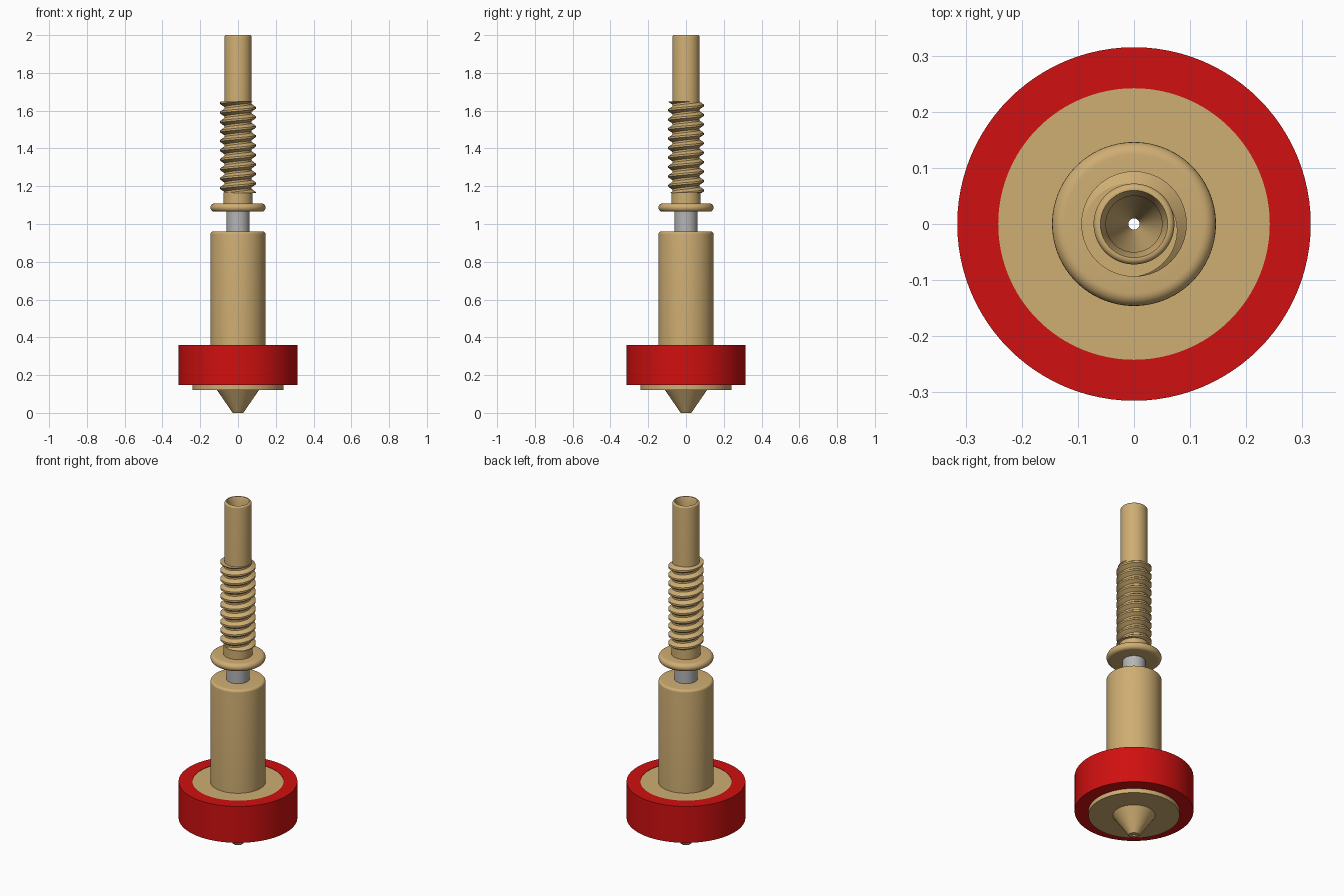
import bpy, bmesh, math

cube = bpy.data.objects.get("Cube")
if cube:
    bpy.data.objects.remove(cube)


def material(name, color):
    m = bpy.data.materials.new(name)
    m.use_nodes = True
    m.diffuse_color = (*color, 1)
    bsdf = next(n for n in m.node_tree.nodes if n.type == 'BSDF_PRINCIPLED')
    bsdf.inputs["Base Color"].default_value = (*color, 1)
    return m


brass = material("brass", (0.62, 0.42, 0.17))
red = material("red", (0.63, 0.005, 0.005))
steel = material("steel", (0.46, 0.46, 0.47))


def finish(name, bm, mat):
    """Turn a bmesh into a smooth object whose hard edges stay sharp."""
    bmesh.ops.recalc_face_normals(bm, faces=bm.faces)
    mesh = bpy.data.meshes.new(name)
    bm.to_mesh(mesh)
    bm.free()
    mesh.materials.append(mat)
    obj = bpy.data.objects.new(name, mesh)
    bpy.context.collection.objects.link(obj)
    bpy.ops.object.select_all(action='DESELECT')
    obj.select_set(True)
    bpy.context.view_layer.objects.active = obj
    bpy.ops.object.shade_smooth_by_angle(angle=math.radians(32))
    return obj


def lathe(name, profile, mat, steps=96):
    """Spin a closed (radius, height) outline around the z axis."""
    bm = bmesh.new()
    verts = [bm.verts.new((r, 0, z)) for r, z in profile]
    edges = [bm.edges.new((verts[i - 1], verts[i])) for i in range(len(verts))]
    bmesh.ops.spin(bm, geom=verts + edges, axis=(0, 0, 1), cent=(0, 0, 0),
                   angle=math.tau, steps=steps)
    bmesh.ops.remove_doubles(bm, verts=bm.verts, dist=1e-5)
    return finish(name, bm, mat)


def arc(r, z, radius, start, end, n=6):
    """Points of a rounded corner centred on (r, z), angles in degrees."""
    angles = [math.radians(start + (end - start) * i / n) for i in range(n + 1)]
    return [(r + radius * math.cos(a), z + radius * math.sin(a)) for a in angles]


HOLE, BORE, BODY, DISC = 0.01, 0.05, 0.146, 0.242

# Lower body: nozzle tip, disc and heater barrel, with a funnel-shaped bore
lathe("nozzle_body",
      [(HOLE, 0), (0.028, 0), (0.112, 0.122), (DISC, 0.122), (DISC, 0.358),
       (BODY, 0.358)]
      + arc(BODY - 0.014, 0.946, 0.014, 0, 90)
      + [(BORE, 0.96), (BORE, 0.2), (HOLE, 0.08)], brass)

# Insulating collar around the disc
lathe("collar", [(DISC, 0.147), (0.315, 0.147), (0.315, 0.36), (DISC, 0.36)], red)

# Thin steel neck
lathe("heat_break", [(BORE, 0.955), (0.061, 0.955), (0.061, 1.07), (BORE, 1.07)],
      steel)

# Upper tube: rounded flange, threaded core and open feed end
lathe("upper_tube",
      [(BORE, 1.065)]
      + arc(BODY - 0.022, 1.087, 0.022, -90, 90, 12)
      + [(0.078, 1.109), (0.078, 1.168), (0.072, 1.168)]
      + arc(0.062, 1.99, 0.01, 0, 90)
      + [(0.06, 2.0), (BORE, 1.97)], brass)

# Screw thread: a helical ridge trimmed flat at both ends
PITCH, LOW, HIGH, TURN = 0.05, 1.165, 1.648, 64
section = [(0.066, -0.024), (0.094, -0.005), (0.094, 0.005), (0.066, 0.024)]
bm = bmesh.new()
previous = None
for i in range(int((HIGH - LOW + 2 * PITCH) / PITCH * TURN) + 1):
    a = math.tau * i / TURN
    z = LOW - PITCH + PITCH * i / TURN
    ring = [bm.verts.new((r * math.cos(a), r * math.sin(a), z + h))
            for r, h in section]
    if previous:
        for k in range(4):
            bm.faces.new((previous[k - 1], previous[k], ring[k], ring[k - 1]))
    previous = ring
for height, up in ((LOW, -1), (HIGH, 1)):
    cut = bmesh.ops.bisect_plane(
        bm, geom=bm.verts[:] + bm.edges[:] + bm.faces[:], dist=1e-6,
        plane_co=(0, 0, height), plane_no=(0, 0, up), clear_outer=True)
    rim = [e for e in cut["geom_cut"] if isinstance(e, bmesh.types.BMEdge)]
    bmesh.ops.triangle_fill(bm, edges=rim, use_beauty=True)
finish("screw_thread", bm, brass)
